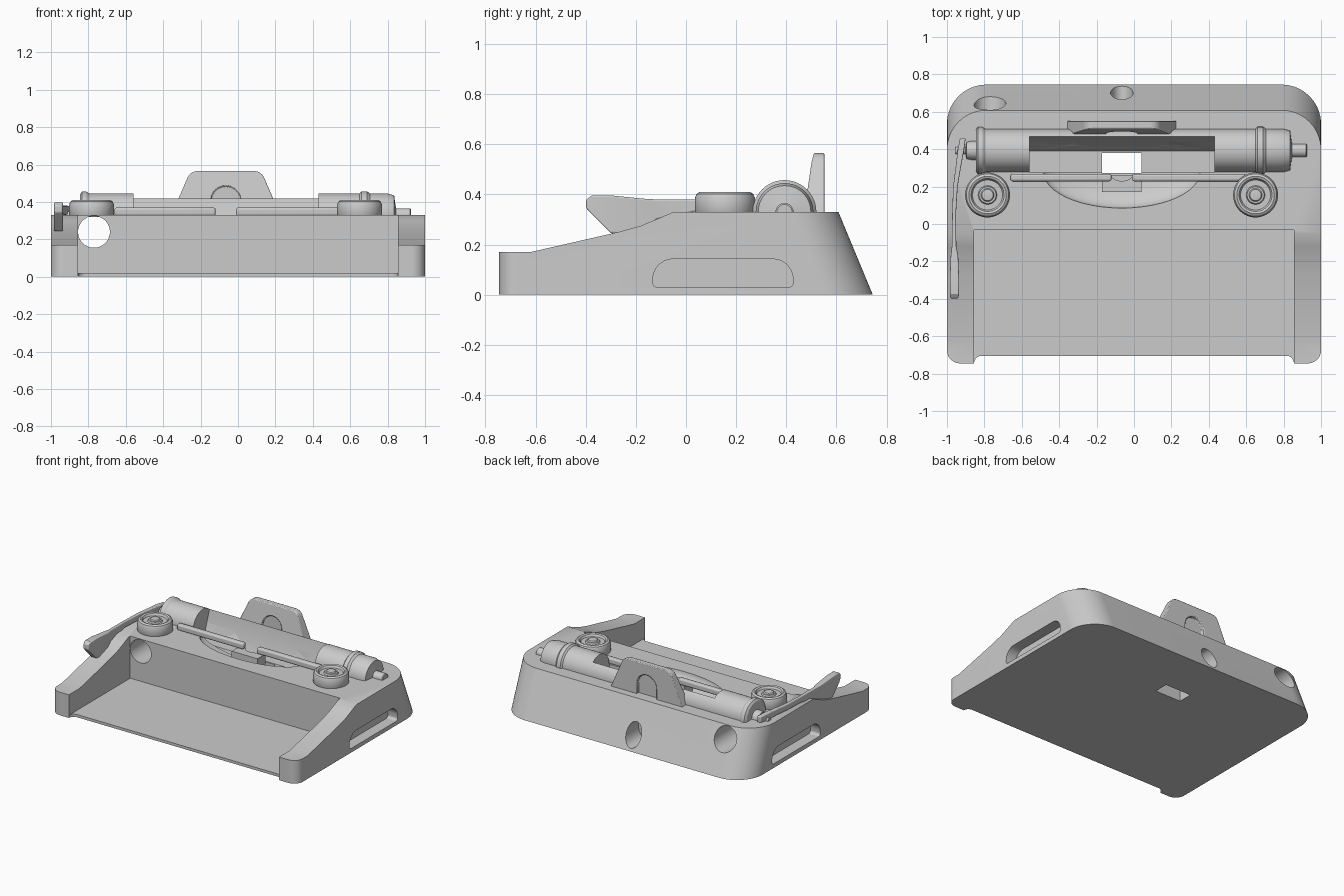
import bpy, bmesh, math
from mathutils import Matrix, Vector

if "Cube" in bpy.data.objects:
    bpy.data.objects.remove(bpy.data.objects["Cube"], do_unlink=True)

grey = bpy.data.materials.new("plain grey")
grey.use_nodes = True
grey.diffuse_color = (0.6, 0.6, 0.6, 1)
grey.node_tree.nodes["Principled BSDF"].inputs["Base Color"].default_value = (0.6, 0.6, 0.6, 1)

MID = -0.065          # centre line of the mechanism
ROLL_Y, ROLL_Z = 0.393, 0.33


def finish(name, bm, bevel=0):
    bmesh.ops.recalc_face_normals(bm, faces=bm.faces)
    mesh = bpy.data.meshes.new(name)
    bm.to_mesh(mesh)
    bm.free()
    mesh.materials.append(grey)
    ob = bpy.data.objects.new(name, mesh)
    bpy.context.collection.objects.link(ob)
    if bevel:
        mod = ob.modifiers.new("Soft edges", 'BEVEL')
        mod.width, mod.segments, mod.limit_method = bevel, 3, 'ANGLE'
        mod.angle_limit = math.radians(40)
    return ob


def loft(name, rings, bevel=0):
    """Skin equal rings of points and cap both ends."""
    bm = bmesh.new()
    rows = [[bm.verts.new(p) for p in ring] for ring in rings]
    n = len(rows[0])
    for a, b in zip(rows, rows[1:]):
        for i in range(n):
            bm.faces.new((a[i], a[(i + 1) % n], b[(i + 1) % n], b[i]))
    bm.faces.new(rows[0])
    bm.faces.new(rows[-1])
    return finish(name, bm, bevel)


def prism(name, pts, axis, lo, hi, bevel=0):
    """Extrude a flat outline along one axis."""
    place = {'x': lambda p, d: (d, *p),
             'y': lambda p, d: (p[0], d, p[1]),
             'z': lambda p, d: (*p, d)}[axis]
    return loft(name, [[place(p, d) for p in pts] for d in (lo, hi)], bevel)


def box(name, x, y, z, bevel=0):
    return prism(name, [(x[0], y[0]), (x[1], y[0]), (x[1], y[1]), (x[0], y[1])], 'z', *z, bevel)


def rounded(corners, steps=12):
    """Outline from corners given as (u, v, radius)."""
    out = []
    for i, (u, v, r) in enumerate(corners):
        c = Vector((u, v))
        a = (Vector(corners[i - 1][:2]) - c).normalized()
        b = (Vector(corners[(i + 1) % len(corners)][:2]) - c).normalized()
        if r == 0:
            out.append((u, v))
            continue
        half = a.angle(b) / 2
        centre = c + (a + b).normalized() * (r / math.sin(half))
        start = c + a * (r / math.tan(half)) - centre
        end = c + b * (r / math.tan(half)) - centre
        for k in range(steps + 1):
            out.append(tuple(centre + start.lerp(end, k / steps).normalized() * r))
    return out


def circle(u, v, ru, rv, n=48):
    return [(u + ru * math.cos(k * math.tau / n), v + rv * math.sin(k * math.tau / n)) for k in range(n)]


def lathe(name, profile, place, bevel=0):
    """Turn (radius, height) points around the z axis, then place."""
    rings = [[place @ Vector((u, v, h)) for u, v in circle(0, 0, r, r)] for r, h in profile]
    return loft(name, rings, bevel)


def cut(ob, *cutters):
    bpy.context.view_layer.objects.active = ob
    for c in cutters:
        c.hide_render = True
        mod = ob.modifiers.new("Cut", 'BOOLEAN')
        mod.operation, mod.solver, mod.object = 'DIFFERENCE', 'EXACT', c
        bpy.ops.object.modifier_apply(modifier=mod.name)


def plan(back):
    return rounded([(-1, -0.745, 0.07), (1, -0.745, 0.07), (1, back, 0.21), (-1, back, 0.21)])


# Case: sloped back, sides that step down to low front arms
body = loft("case", [[(x, y, z) for x, y in plan(b)] for z, b in ((0, 0.745), (0.33, 0.608))])
slope = [(-0.9, 0.17), (-0.62, 0.17), (-0.27, 0.25), (-0.18, 0.275), (-0.12, 0.3), (-0.05, 0.33),
         (-0.05, 0.5), (-0.9, 0.5)]
notch = prism("notch_cutter", [(0.275, 0.5), (0.275, 0.2), (0.39, 0.2), (0.467, 0.41), (0.467, 0.5)],
              'x', -0.56, 0.43)
cable_hole = prism("cable_hole_cutter", circle(-0.77, 0.24, 0.085, 0.085), 'y', -0.2, 0.9)
bowl_bm = bmesh.new()
bmesh.ops.create_uvsphere(bowl_bm, u_segments=48, v_segments=24, radius=1,
                          matrix=Matrix.Translation((MID, 0.28, 0.331)) @ Matrix.Diagonal((0.42, 0.195, 0.1, 1)))
bowl = finish("bowl_cutter", bowl_bm)
cutters = [
    prism("slope_cutter", slope, 'x', -1.2, 1.2),
    box("tray_cutter", (-0.855, 0.855), (-1, -0.032), (0.02, 0.6)),
    prism("front_lip_cutter", rounded([(-0.855, -0.9, 0), (0.855, -0.9, 0), (0.855, -0.705, 0.04),
                                       (-0.855, -0.705, 0.04)]), 'z', -0.1, 0.6),
    bowl, notch, cable_hole,
    box("square_hole_cutter", (-0.17, 0.04), (0.274, 0.38), (-0.1, 0.3)),
    prism("back_hole_cutter", circle(MID, 0.105, 0.06, 0.085), 'y', 0.56, 0.9),
]
grip = rounded([(-0.135, 0.03, 0.02), (0.43, 0.03, 0.02), (0.42, 0.142, 0.08), (-0.125, 0.142, 0.08)])
for side in (-1, 1):
    cutters.append(prism("grip_cutter", grip, 'x', side * 0.92, side * 1.1))
cut(body, *cutters)

# Roller with collars and end spindles
along_x = Matrix.Translation((0, ROLL_Y, ROLL_Z)) @ Matrix.Rotation(math.pi / 2, 4, 'Y')
roller = lathe("roller", [
    (0.02, -0.955), (0.02, -0.9), (0.045, -0.895), (0.05, -0.87), (0.05, -0.845),
    (0.11, -0.845), (0.125, -0.835), (0.125, -0.81), (0.115, -0.795),
    (0.115, 0.65), (0.127, 0.66), (0.127, 0.69), (0.115, 0.705), (0.115, 0.8), (0.105, 0.835),
    (0.065, 0.84), (0.036, 0.845), (0.036, 0.92), (0.03, 0.925)], along_x)
cut(roller, notch, cable_hole)

# Two ribbon spools
for name, x in (("right_spool", -0.783), ("left_spool", 0.65)):
    lathe(name, [(0.115, 0.32), (0.12, 0.33), (0.12, 0.385), (0.113, 0.402), (0.1, 0.41), (0.088, 0.405),
                 (0.08, 0.39), (0.05, 0.39), (0.045, 0.4), (0.035, 0.4), (0.03, 0.408), (0.015, 0.41)],
          Matrix.Translation((x, 0.155, 0)))

# Paper bars in front of the roller, and the guide between them
for name, x in (("right_paper_bar", (-0.66, -0.12)), ("left_paper_bar", (-0.01, 0.6))):
    box(name, x, (0.228, 0.268), (0.325, 0.37), 0.012)
guide = box("type_guide", (-0.17, 0.04), (0.17, 0.262), (0.2, 0.325))
cut(guide, prism("guide_cutter", circle(MID, 0.27, 0.06, 0.04), 'z', 0.25, 0.5))

# Paper rest: leaning plate with an arched pocket on each face
rest = prism("paper_rest", rounded([(MID - 0.295, 0.32, 0), (MID + 0.295, 0.32, 0),
                                    (MID + 0.19, 0.565, 0.06), (MID - 0.19, 0.565, 0.06)]), 'y', 0.47, 0.552)
for v in rest.data.vertices:
    if v.co.y < 0.5:
        v.co.y += max(0, v.co.z - 0.4) * 0.24
arch = [(MID + 0.08 * math.cos(k * math.pi / 16), 0.405 + 0.08 * math.sin(k * math.pi / 16)) for k in range(17)]
arch += [(MID - 0.08, 0.3), (MID + 0.08, 0.3)]
cut(rest, prism("front_arch_cutter", arch, 'y', 0.4, 0.505),
    prism("back_arch_cutter", arch, 'y', 0.53, 0.7))
soft = rest.modifiers.new("Soft edges", 'BEVEL')
soft.width, soft.segments, soft.limit_method = 0.008, 2, 'ANGLE'

# Carriage return lever: (x, y, bottom, top, half thickness)
path = [(-0.915, 0.46, 0.33, 0.375, 0.015), (-0.925, 0.4, 0.33, 0.38, 0.017), (-0.94, 0.3, 0.335, 0.38, 0.014),
        (-0.955, 0.2, 0.335, 0.38, 0.012), (-0.962, 0.05, 0.335, 0.38, 0.01),
        (-0.962, -0.12, 0.3, 0.38, 0.012), (-0.96, -0.17, 0.24, 0.383, 0.02),
        (-0.96, -0.3, 0.245, 0.396, 0.025), (-0.96, -0.375, 0.32, 0.396, 0.025),
        (-0.96, -0.398, 0.345, 0.38, 0.02)]
loft("return_lever", [[(x - t, y, lo), (x + t, y, lo), (x + t, y, hi), (x - t, y, hi)]
                      for x, y, lo, hi, t in path], 0.006)

# Remove the cutters, shade the rest
for ob in list(bpy.data.objects):
    if ob.name.split(".")[0].endswith("_cutter"):
        bpy.data.objects.remove(ob, do_unlink=True)
bpy.ops.object.select_all(action='DESELECT')
for ob in bpy.context.collection.objects:
    if ob.type == 'MESH' and grey.name in ob.data.materials:
        ob.select_set(True)
        bpy.context.view_layer.objects.active = ob
bpy.ops.object.shade_smooth_by_angle(angle=math.radians(30))
